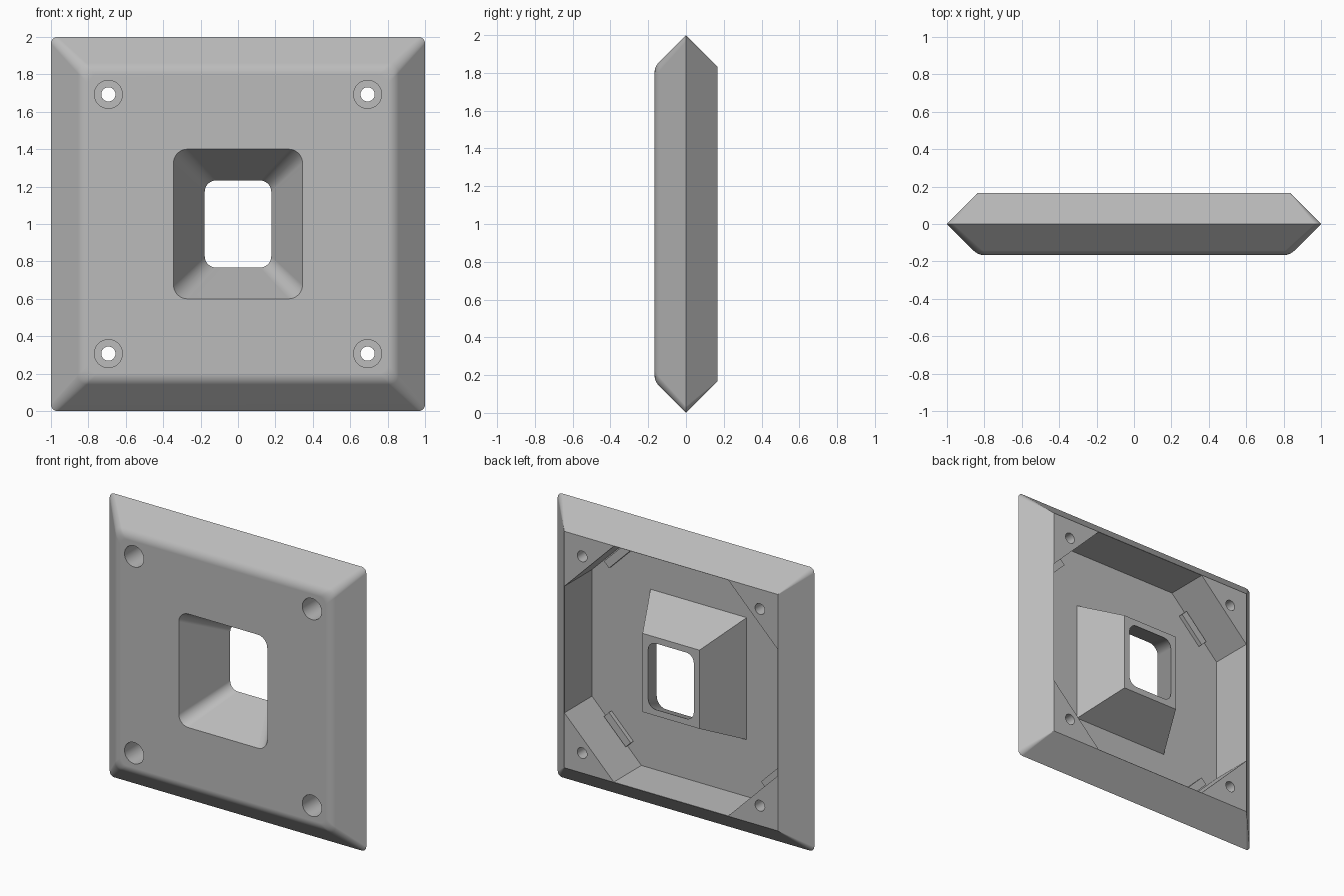
import bpy, bmesh, math
from mathutils import Matrix, Vector

cube = bpy.data.objects.get("Cube")
if cube:
    bpy.data.objects.remove(cube, do_unlink=True)

grey = bpy.data.materials.new("light grey plastic")
grey.use_nodes = True
COLOR = (0.5, 0.5, 0.5, 1)
grey.diffuse_color = COLOR
grey.node_tree.nodes["Principled BSDF"].inputs["Base Color"].default_value = COLOR

MID = 1.0      # height of the plate centre
T = 0.167      # half thickness
FLOOR = -0.14  # inner floor of the hollow back


def make(name, bm):
    bmesh.ops.recalc_face_normals(bm, faces=bm.faces)
    mesh = bpy.data.meshes.new(name)
    bm.to_mesh(mesh)
    bm.free()
    mesh.materials.append(grey)
    obj = bpy.data.objects.new(name, mesh)
    bpy.context.collection.objects.link(obj)
    return obj


def rounded(hx, hz, r, steps=8):
    """Outline of a rectangle with rounded corners."""
    pts = []
    for i, (sx, sz) in enumerate([(1, 1), (-1, 1), (-1, -1), (1, -1)]):
        for k in range(steps + 1):
            a = math.radians(90 * (i + k / steps))
            pts.append((sx * (hx - r) + r * math.cos(a), sz * (hz - r) + r * math.sin(a)))
    return pts


def loft(name, sections):
    """Closed solid through (y, outline) sections."""
    bm = bmesh.new()
    rings = [[bm.verts.new((x, y, MID + z)) for x, z in pts] for y, pts in sections]
    n = len(rings[0])
    for a, b in zip(rings, rings[1:]):
        for i in range(n):
            j = (i + 1) % n
            bm.faces.new((a[i], a[j], b[j], b[i]))
    bm.faces.new(rings[0])
    bm.faces.new(rings[-1])
    return make(name, bm)


def rect(hx, hz):
    return [(hx, hz), (-hx, hz), (-hx, -hz), (hx, -hz)]


def cylinder(name, x, z, r, y0, y1):
    ring = [(x + r * math.cos(math.tau * k / 32), z + r * math.sin(math.tau * k / 32)) for k in range(32)]
    return loft(name, [(y0, ring), (y1, ring)])


def combine(target, other, operation):
    other.hide_render = True
    mod = target.modifiers.new(operation, "BOOLEAN")
    mod.operation, mod.object, mod.solver = operation, other, "EXACT"
    bpy.context.view_layer.objects.active = target
    bpy.ops.object.modifier_apply(modifier=mod.name)
    bpy.data.objects.remove(other, do_unlink=True)


# Plate body: sharp bevel behind, filleted bevel in front
tangent = 0.035
radius = tangent / math.tan(math.radians(22.5))
sections = [(T, rounded(1 - T, 1 - T, 0.002)), (0, rounded(1, 1, 0.035))]
for k in range(7):
    a = math.radians(45 * (1 - k / 6))
    half = 1 - (T + tangent - radius * math.sin(a))
    sections.append((-T + radius * (1 - math.cos(a)), rounded(half, half, 0.05)))
plate = loft("wall_plate", sections)

# Hollow back, leaving solid triangular corner bosses
w, leg = 0.831, 0.385
c = w - leg
octagon = [(w, c), (c, w), (-c, w), (-w, c), (-w, -c), (-c, -w), (c, -w), (w, -c)]
combine(plate, loft("cavity", [(FLOOR, octagon), (0.3, octagon)]), "DIFFERENCE")

# Tapered window: outer shell, then the opening through it
combine(plate, loft("funnel", [(FLOOR - 0.01, rect(0.38, 0.435)), (T, rect(0.222, 0.277))]), "UNION")
e = 0.02
opening = [(-T - e, rounded(0.345 + e / 2, 0.4 + e / 2, 0.075)),
           (T + e, rounded(0.178 - e / 2, 0.233 - e / 2, 0.06))]
combine(plate, loft("opening", opening), "DIFFERENCE")

# Counterbored screw holes and retaining ridges at the four corners
for sx in (-1, 1):
    for sz in (-1, 1):
        x, z = 0.693 * sx, 0.693 * sz
        combine(plate, cylinder("bore", x, z, 0.038, -0.1, 0.3), "DIFFERENCE")
        combine(plate, cylinder("counterbore", x, z, 0.075, -0.3, 0), "DIFFERENCE")
        bm = bmesh.new()
        d = w - leg / 2 - 0.026
        place = (Matrix.Translation((sx * d, FLOOR + 0.012, MID + sz * d))
                 @ Matrix.Rotation(math.radians(45 * sx * sz), 4, "Y")
                 @ Matrix.Diagonal(Vector((0.24, 0.036, 0.055, 1))))
        bmesh.ops.create_cube(bm, size=1, matrix=place)
        side = "left" if sx > 0 else "right"
        level = "upper" if sz > 0 else "lower"
        make(f"{level}_{side}_ridge", bm)

# Smooth fillets, crisp edges
bpy.ops.object.select_all(action="DESELECT")
plate.select_set(True)
bpy.context.view_layer.objects.active = plate
bpy.ops.object.shade_smooth_by_angle(angle=math.radians(25))
normals = plate.modifiers.new("Weighted normals", "WEIGHTED_NORMAL")
normals.keep_sharp = True
